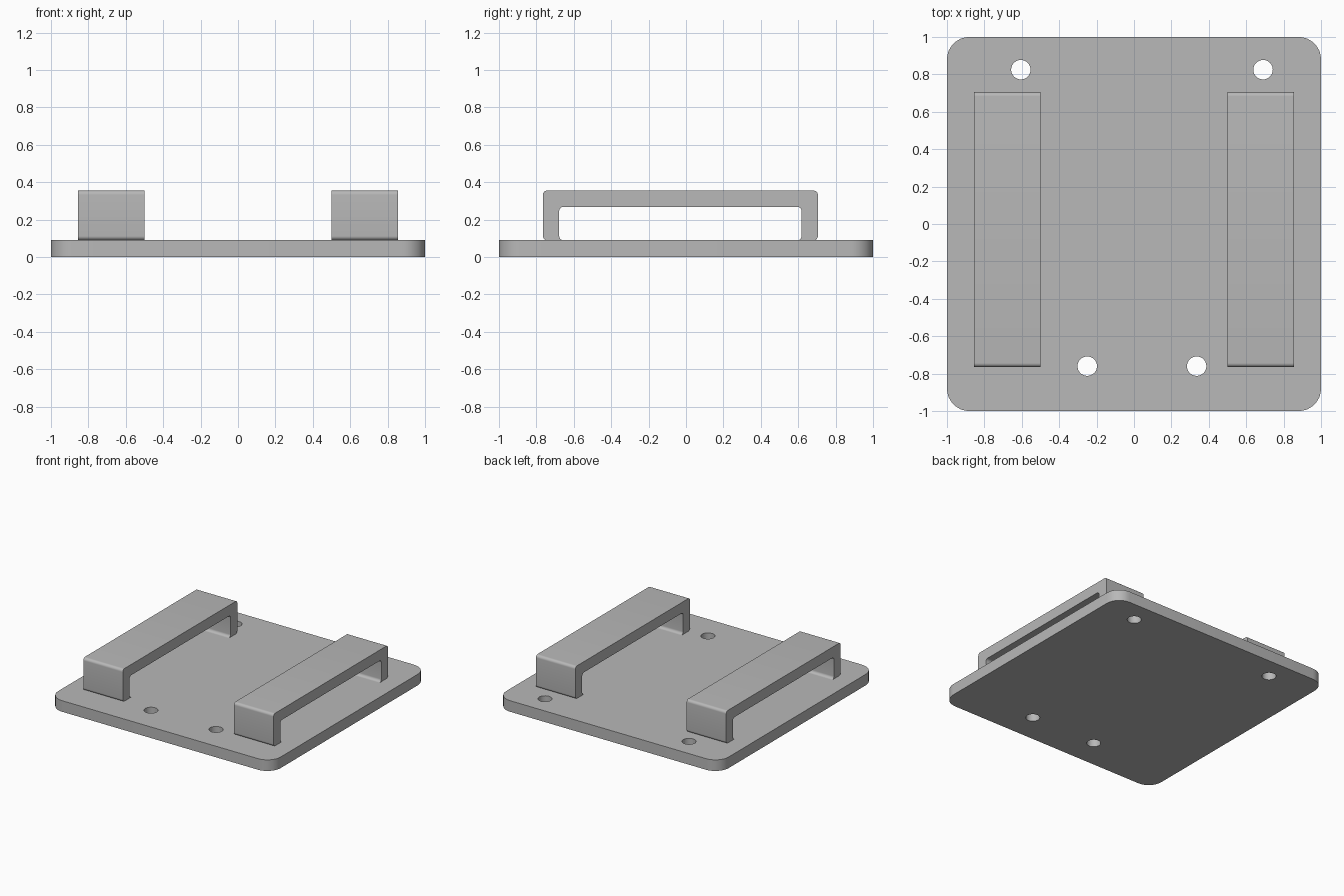
import bpy, bmesh, math
from mathutils import Vector

cube = bpy.data.objects.get("Cube")
if cube:
    bpy.data.objects.remove(cube, do_unlink=True)

grey = bpy.data.materials.new("plain grey")
grey.use_nodes = True
GREY = (0.48, 0.48, 0.48, 1)
grey.diffuse_color = GREY
grey.node_tree.nodes["Principled BSDF"].inputs["Base Color"].default_value = GREY

PLATE_TOP = 0.09


def arc(cx, cy, r, start, end, steps=8):
    """Points along an arc, angles in degrees."""
    angles = [math.radians(start + (end - start) * i / steps) for i in range(steps + 1)]
    return [(cx + r * math.cos(a), cy + r * math.sin(a)) for a in angles]


def extrude(name, points, direction):
    """Solid made by sweeping a closed outline along a direction."""
    bm = bmesh.new()
    face = bm.faces.new([bm.verts.new(p) for p in points])
    result = bmesh.ops.extrude_face_region(bm, geom=[face], use_keep_orig=True)
    moved = [g for g in result["geom"] if isinstance(g, bmesh.types.BMVert)]
    bmesh.ops.translate(bm, verts=moved, vec=Vector(direction))
    bmesh.ops.recalc_face_normals(bm, faces=bm.faces)
    mesh = bpy.data.meshes.new(name)
    bm.to_mesh(mesh)
    bm.free()
    mesh.materials.append(grey)
    obj = bpy.data.objects.new(name, mesh)
    bpy.context.collection.objects.link(obj)
    return obj


def activate(obj):
    bpy.ops.object.select_all(action='DESELECT')
    obj.select_set(True)
    bpy.context.view_layer.objects.active = obj


def smooth(obj):
    activate(obj)
    bpy.ops.object.shade_smooth_by_angle(angle=math.radians(30))


# Base plate with rounded corners
r = 0.12
c = 1 - r
outline = (arc(c, c, r, 0, 90) + arc(-c, c, r, 90, 180)
           + arc(-c, -c, r, 180, 270) + arc(c, -c, r, 270, 360))
plate = extrude("base_plate", [(x, y, 0) for x, y in outline], (0, 0, PLATE_TOP))

# Four screw holes drilled through the plate
for hx, hy in [(-0.605, 0.825), (0.69, 0.825), (-0.25, -0.76), (0.335, -0.76)]:
    circle = arc(hx, hy, 0.052, 0, 360, 32)[:-1]
    drill = extrude("hole_cutter", [(x, y, -0.1) for x, y in circle], (0, 0, 0.4))
    drill.hide_render = True
    cut = plate.modifiers.new("hole", 'BOOLEAN')
    cut.operation = 'DIFFERENCE'
    cut.solver = 'EXACT'
    cut.object = drill
    activate(plate)
    bpy.ops.object.modifier_apply(modifier=cut.name)
    bpy.data.objects.remove(drill, do_unlink=True)
smooth(plate)

# Bridge-shaped strap loops: rounded outside, filleted opening
back, front, top = 0.705, -0.765, 0.355
wall = 0.087
r = 0.022
low = PLATE_TOP + r
in_back, in_front, in_top = back - wall - r, front + wall + r, top - wall - r
profile = (arc(back - r, low, r, -90, 0) + arc(back - r, top - r, r, 0, 90)
           + arc(front + r, top - r, r, 90, 180) + arc(front + r, low, r, 180, 270)
           + arc(in_front, low, r, 270, 180) + arc(in_front, in_top, r, 180, 90)
           + arc(in_back, in_top, r, 90, 0) + arc(in_back, low, r, 0, -90))
for name, x in (("right_strap_loop", -0.855), ("left_strap_loop", 0.5)):
    loop = extrude(name, [(x, y, z) for y, z in profile], (0.355, 0, 0))
    smooth(loop)
